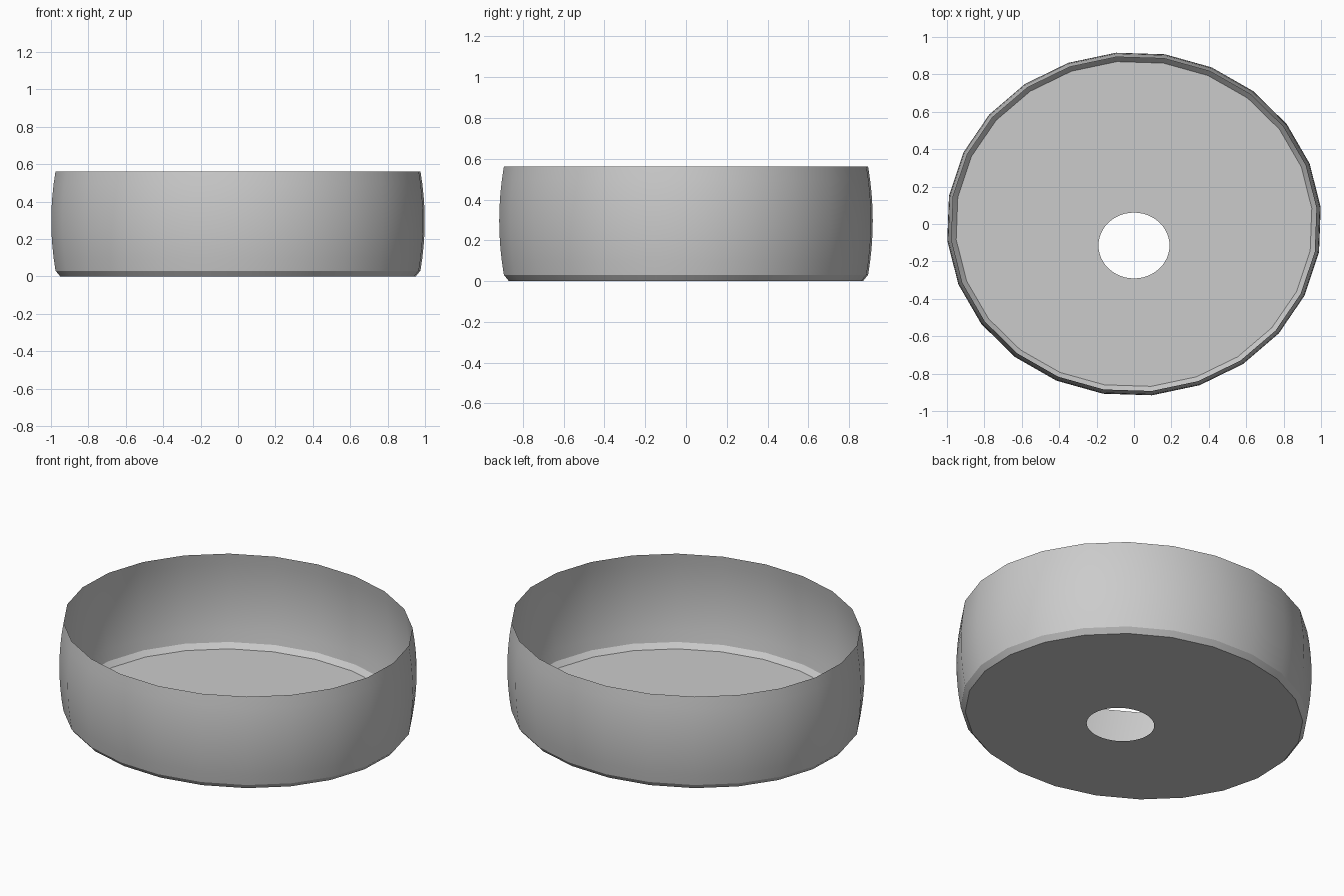
import bpy, bmesh, math

if "Cube" in bpy.data.objects:
    bpy.data.objects.remove(bpy.data.objects["Cube"], do_unlink=True)

SIDES, HOLE_SIDES, WALL_STEPS = 24, 48, 8
TURN = math.radians(5.5)
RX, RY = 1.003, 0.92
BEVEL_Z, TOP_Z = 0.03, 0.562

grey = bpy.data.materials.new("plain grey")
grey.use_nodes = True
colour = (0.6, 0.6, 0.6, 1)
grey.diffuse_color = colour
grey.node_tree.nodes["Principled BSDF"].inputs["Base Color"].default_value = colour


def ellipse(bm, rx, ry, z, sides, turn=0, cy=0):
    """Ring of vertices on an ellipse."""
    angles = [turn + math.tau * i / sides for i in range(sides)]
    return [bm.verts.new((rx * math.cos(a), cy + ry * math.sin(a), z)) for a in angles]


def loop_edges(bm, ring):
    return [bm.edges.get((a, b)) or bm.edges.new((a, b))
            for a, b in zip(ring, ring[1:] + ring[:1])]


bm = bmesh.new()

# Profile: chamfered foot, then a gently bulging wall; (inset, height)
profile = [(0.048, 0)]
for i in range(WALL_STEPS + 1):
    t = i / WALL_STEPS
    profile.append((0.023 * (2 * t - 1) ** 2, BEVEL_Z + t * (TOP_Z - BEVEL_Z)))
rings = [ellipse(bm, RX - d, RY - d, z, SIDES, TURN) for d, z in profile]
for low, high in zip(rings, rings[1:]):
    for i in range(SIDES):
        j = (i + 1) % SIDES
        bm.faces.new((low[i], low[j], high[j], high[i]))

# Floor with an off-centre drain hole
hole = ellipse(bm, 0.19, 0.176, 0, HOLE_SIDES, cy=-0.115)
bmesh.ops.triangle_fill(bm, use_beauty=True, normal=(0, 0, -1),
                        edges=loop_edges(bm, rings[0]) + loop_edges(bm, hole))
bmesh.ops.recalc_face_normals(bm, faces=bm.faces)
if sum(f.normal.dot(f.calc_center_median()) for f in bm.faces) < 0:
    bmesh.ops.reverse_faces(bm, faces=bm.faces)

mesh = bpy.data.meshes.new("basin")
bm.to_mesh(mesh)
bm.free()
mesh.materials.append(grey)
basin = bpy.data.objects.new("basin", mesh)
bpy.context.collection.objects.link(basin)
bpy.ops.object.select_all(action="DESELECT")
basin.select_set(True)
bpy.context.view_layer.objects.active = basin
bpy.ops.object.shade_smooth_by_angle(angle=math.radians(30))
